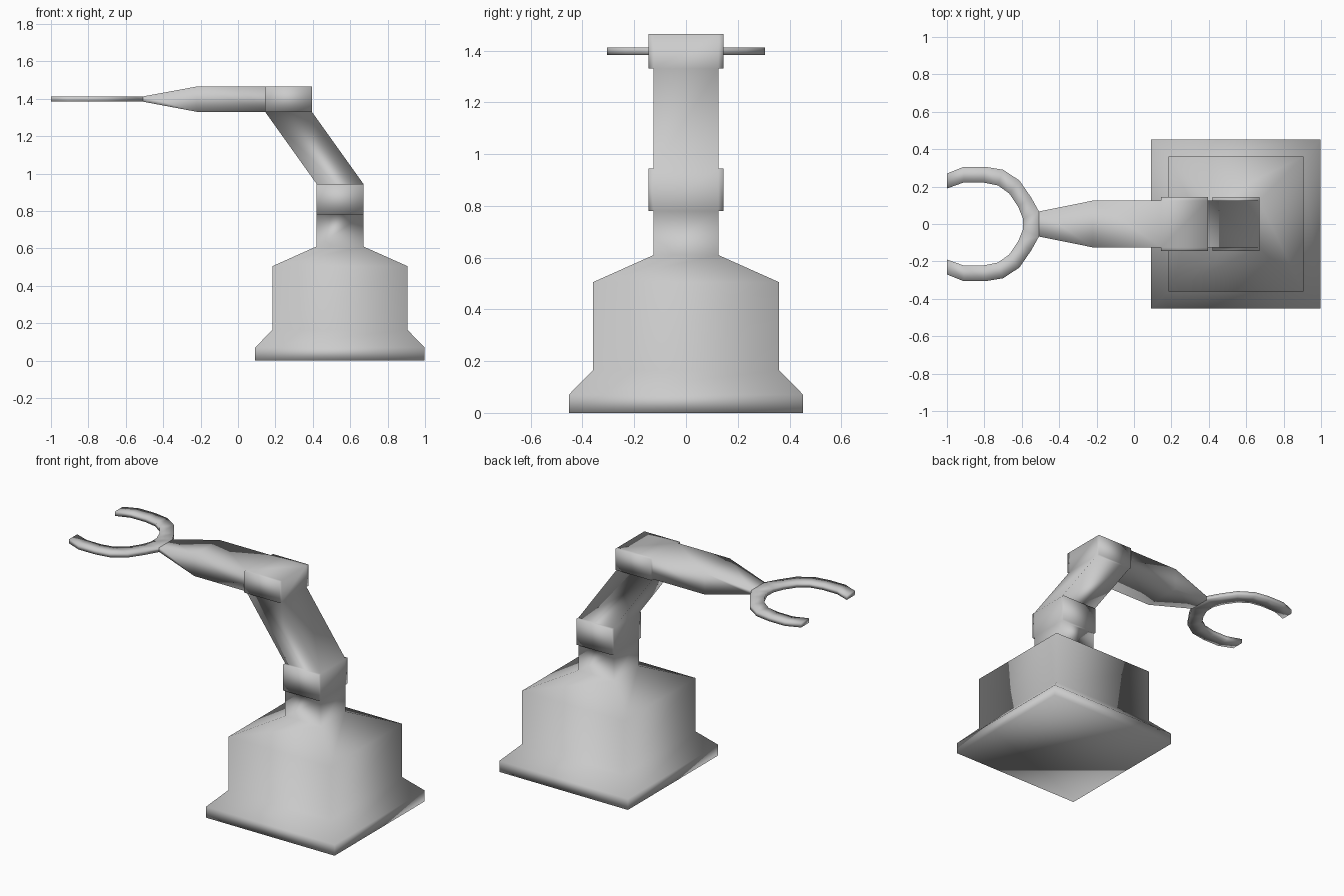
import bpy, bmesh
from mathutils import Vector

if "Cube" in bpy.data.objects:
    bpy.data.objects.remove(bpy.data.objects["Cube"])


def loft(bm, rings, cap_start=True, cap_end=True, skip=()):
    """Join four-point rings with quads; skip holds (segment, side) pairs left open."""
    rows = [[bm.verts.new(p) for p in r] for r in rings]
    for i, (a, b) in enumerate(zip(rows, rows[1:])):
        for k in range(4):
            if (i, k) not in skip:
                bm.faces.new((a[k], a[(k + 1) % 4], b[(k + 1) % 4], b[k]))
    if cap_start:
        bm.faces.new(rows[0][::-1])
    if cap_end:
        bm.faces.new(rows[-1])


def extend(bm, face, move, cap=True):
    """Extrude one face, placing the new corners with move(co)."""
    old = list(face.verts)
    new = [bm.verts.new(move(v.co)) for v in old]
    bm.faces.remove(face)
    for k in range(4):
        j = (k + 1) % 4
        bm.faces.new((old[k], old[j], new[j], new[k]))
    return bm.faces.new(new)


def face_at(bm, point):
    p = Vector(point)
    return min(bm.faces, key=lambda f: (f.calc_center_median() - p).length)


def finish(bm, name):
    bmesh.ops.recalc_face_normals(bm, faces=bm.faces[:])
    me = bpy.data.meshes.new(name)
    bm.to_mesh(me)
    bm.free()
    for p in me.polygons:
        p.use_smooth = True
    ob = bpy.data.objects.new(name, me)
    bpy.context.collection.objects.link(ob)
    return ob


def square(cx, hx, hy, z):
    return [(cx - hx, -hy, z), (cx + hx, -hy, z), (cx + hx, hy, z), (cx - hx, hy, z)]


BX, EX, R = 0.545, 0.27, 0.125       # base centre, elbow centre, arm half width
Z0, Z1 = 1.33, 1.465                 # forearm bottom and top

# pedestal, neck, shoulder, slanted upper arm and elbow as one stepped column
bm = bmesh.new()
profile = [(BX, 0.453, 0), (BX, 0.453, 0.07), (BX, 0.36, 0.165), (BX, 0.36, 0.505),
           (BX, R, 0.61), (BX, R, 0.78), (BX, R, 0.945), (EX, R, Z0), (EX, R, Z1)]
loft(bm, [square(cx, h, h, z) for cx, h, z in profile])

# raised plates on both sides of the shoulder and elbow joints
for cx, cz in ((BX, 0.8625), (EX, (Z0 + Z1) / 2)):
    for s in (-1, 1):
        extend(bm, face_at(bm, (cx, s * R, cz)), lambda c: (c.x, s * 0.145, c.z))

# forearm, then taper to the wrist
ZC, T, WX, WY = 1.398, 0.014, -0.508, 0.067
f = extend(bm, face_at(bm, (EX - R, 0, ZC)), lambda c: (-0.22, c.y, c.z))
f = extend(bm, f, lambda c: (WX, WY if c.y > 0 else -WY, ZC + (T if c.z > ZC else -T)))
bm.faces.remove(f)                   # the claw continues from here
finish(bm, "base_and_arm")

# open claw: half of the (outer, inner) outline, tip to palm, mirrored across y
half = [((-1.0, 0.27), (-1.0, 0.19)), ((-0.91, 0.306), (-0.91, 0.222)),
        ((-0.797, 0.306), (-0.807, 0.222)), ((-0.70, 0.29), (-0.727, 0.206)),
        ((-0.613, 0.233), (-0.667, 0.163)), ((-0.55, 0.142), (-0.62, 0.094)),
        ((WX, WY), (-0.594, 0.03))]
outline = half + [((o[0], -o[1]), (i[0], -i[1])) for o, i in reversed(half)]
rings = [[(*o, ZC - T), (*o, ZC + T), (*i, ZC + T), (*i, ZC - T)] for o, i in outline]
bm = bmesh.new()
loft(bm, rings, skip={(len(half) - 1, 0)})
finish(bm, "claw")
